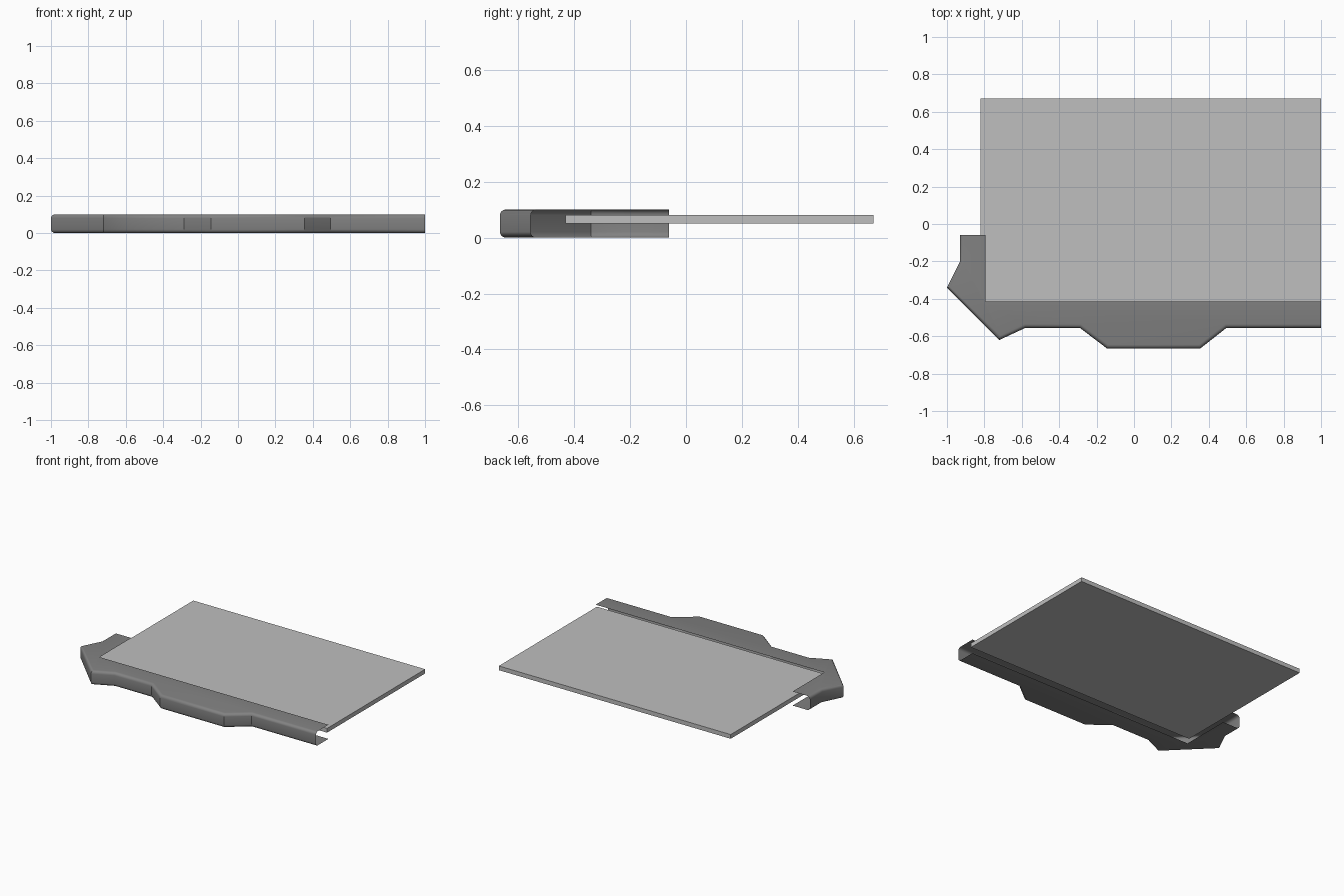
import bpy, bmesh
from mathutils import Vector

cube = bpy.data.objects.get("Cube")
if cube:
    bpy.data.objects.remove(cube, do_unlink=True)


def material(name, value):
    mat = bpy.data.materials.new(name)
    mat.use_nodes = True
    colour = (value, value, value, 1)
    mat.diffuse_color = colour
    mat.node_tree.nodes["Principled BSDF"].inputs["Base Color"].default_value = colour
    return mat


def add_object(name, bm, mat):
    mesh = bpy.data.meshes.new(name)
    bm.to_mesh(mesh)
    bm.free()
    obj = bpy.data.objects.new(name, mesh)
    bpy.context.collection.objects.link(obj)
    mesh.materials.append(mat)
    return obj


# Screen slab, tucked into the open channel of the frame
bm = bmesh.new()
bmesh.ops.create_cube(bm, size=1)
bmesh.ops.scale(bm, vec=(1.82, 1.1, 0.03), verts=bm.verts)
bmesh.ops.translate(bm, vec=(0.09, 0.12, 0.065), verts=bm.verts)
add_object("screen_panel", bm, material("light grey", 0.52))

# Frame corner: outer outline from the side arm tip round to the front end
outer = [(-0.93, -0.06), (-0.93, -0.20), (-1.0, -0.34), (-0.72, -0.62),
         (-0.58, -0.555), (-0.29, -0.555), (-0.145, -0.665), (0.355, -0.665),
         (0.495, -0.555), (1.0, -0.555)]
inner = [(1.0, -0.415), (-0.795, -0.415), (-0.795, -0.06)]
height = 0.1

bm = bmesh.new()
bottom, top = [[bm.verts.new((x, y, z)) for x, y in outer + inner] for z in (0, height)]
bm.faces.new(top)
bm.faces.new(bottom[::-1])
# Only the outer wall is closed; the inner side and both ends stay open
for i in range(len(outer) - 1):
    bm.faces.new((bottom[i], bottom[i + 1], top[i + 1], top[i]))
bm.normal_update()

# Round the long outer edges
rims = [e for e in bm.edges if len(e.link_faces) == 2
        and abs(e.verts[0].co.z - e.verts[1].co.z) < 0.001]
bmesh.ops.bevel(bm, geom=rims, offset=0.02, segments=4, profile=0.5,
                affect='EDGES', clamp_overlap=True)
frame = add_object("frame_corner", bm, material("dark grey", 0.22))

bpy.ops.object.select_all(action='DESELECT')
frame.select_set(True)
bpy.context.view_layer.objects.active = frame
bpy.ops.object.shade_smooth_by_angle(angle=0.6)
